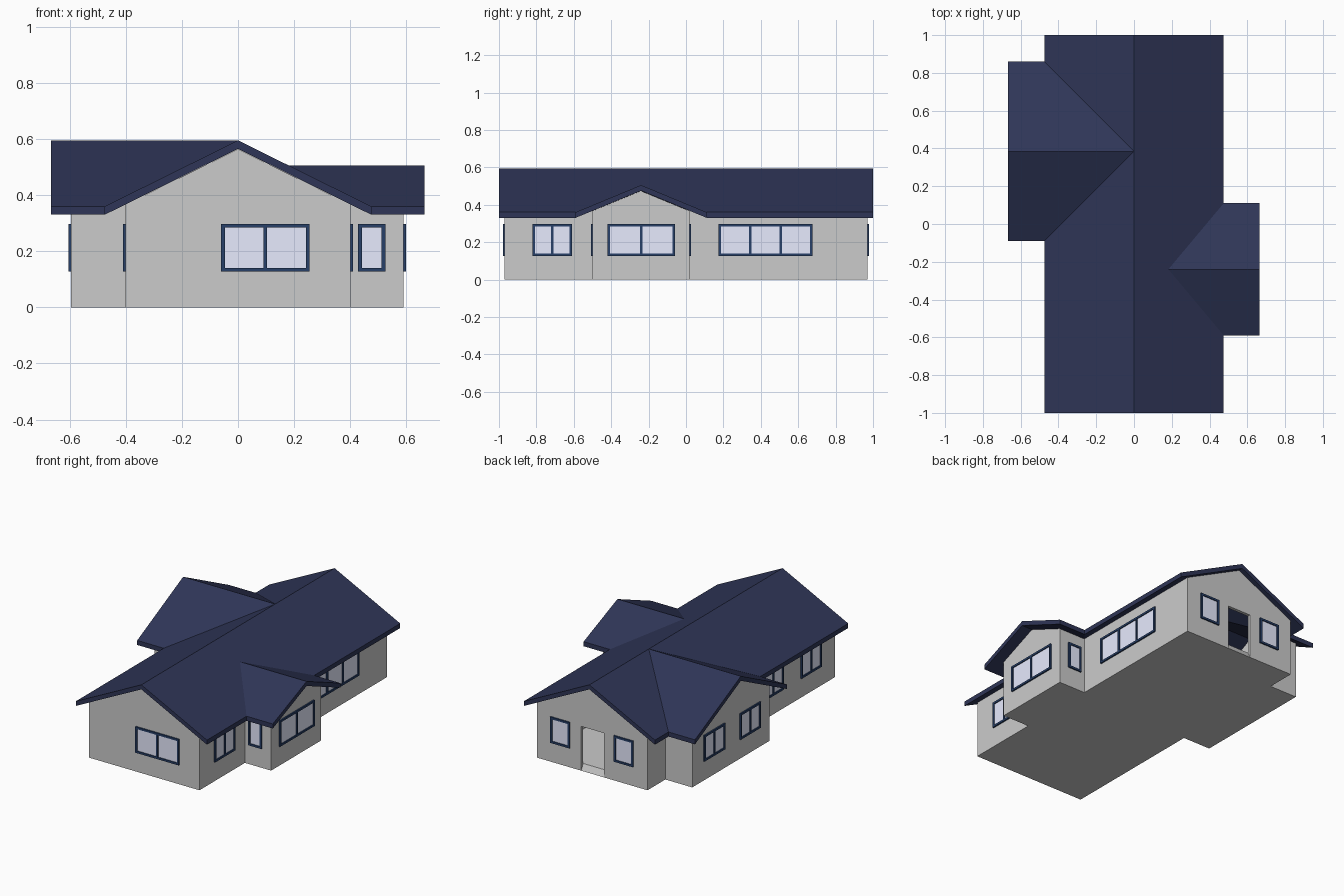
import bpy, bmesh
from mathutils import Vector

if "Cube" in bpy.data.objects:
    bpy.data.objects.remove(bpy.data.objects["Cube"])


def material(name, rgb):
    m = bpy.data.materials.new(name)
    m.diffuse_color = (*rgb, 1)
    m.use_nodes = True
    m.node_tree.nodes["Principled BSDF"].inputs["Base Color"].default_value = m.diffuse_color
    return m


ROOF = material("roof_navy", (0.028, 0.036, 0.095))
FRAME = material("frame_blue", (0.02, 0.05, 0.14))
GLASS = material("glass_pale", (0.80, 0.83, 1.0))


def finish(name, bm, mat=None):
    me = bpy.data.meshes.new(name)
    bm.to_mesh(me)
    bm.free()
    ob = bpy.data.objects.new(name, me)
    bpy.context.collection.objects.link(ob)
    if mat:
        me.materials.append(mat)
    return ob


def polys(faces):
    bm = bmesh.new()
    for f in faces:
        bm.faces.new([bm.verts.new(p) for p in f])
    bmesh.ops.remove_doubles(bm, verts=bm.verts[:], dist=1e-4)
    return bm


def box(bm, lo, hi):
    vs = bmesh.ops.create_cube(bm, size=1)["verts"]
    lo, hi = Vector(lo), Vector(hi)
    for v in vs:
        v.co = (lo + hi) / 2 + v.co * (hi - lo)


# Walls: one footprint with gable ends and a door opening at the back
WALL, PEAK, WING_PEAK, DOOR = 0.367, 0.564, 0.474, 0.29
foot = [(-.4, -.97), (.4, -.97), (.4, -.5), (.59, -.5), (.59, .018), (.4, .018),
        (.4, .97), (-.4, .97), (-.4, .785), (-.595, .785), (-.595, -.015), (-.4, -.015)]
gables = {0: PEAK, 3: WING_PEAK, 6: PEAK, 9: PEAK}
faces, floor = [], []
for i, a in enumerate(foot):
    b = foot[(i + 1) % len(foot)]
    wall = [(*a, 0)]
    floor.append((*a, 0))
    if i == 6:
        d1, d2 = (.08, .97), (-.085, .97)
        wall += [(*d1, 0), (*d1, DOOR), (*d2, DOOR), (*d2, 0)]
        floor += [(*d1, 0), (*d2, 0)]
    wall += [(*b, 0), (*b, WALL)]
    if i in gables:
        wall.append(((a[0] + b[0]) / 2, (a[1] + b[1]) / 2, gables[i]))
    wall.append((*a, WALL))
    faces.append(wall)
faces.append(floor[::-1])
walls = finish("walls", polys(faces))
sol = walls.modifiers.new("thickness", "SOLIDIFY")
sol.thickness, sol.offset, sol.use_even_offset = 0.02, -1, True

# Roof: main gable with a wing gable on each side, thickened downwards
R, E, X, W = 0.595, 0.36, 0.475, 0.505
xi = X * (R - W) / (R - E)
roof_faces = [
    [(0, .385, R), (0, 1, R), (-X, 1, E), (-X, .86, E)],
    [(0, -1, R), (0, .385, R), (-X, -.09, E), (-X, -1, E)],
    [(0, -1, R), (X, -1, E), (X, -.59, E), (xi, -.24, W), (X, .11, E), (X, 1, E),
     (0, 1, R), (0, .385, R)]]
for y in (-.09, .86):
    roof_faces.append([(-.667, .385, R), (0, .385, R), (-X, y, E), (-.667, y, E)])
for y in (-.59, .11):
    roof_faces.append([(.665, -.24, W), (xi, -.24, W), (X, y, E), (.665, y, E)])
bm = polys(roof_faces)
ext = bmesh.ops.extrude_face_region(bm, geom=bm.faces[:], use_keep_orig=True)
bmesh.ops.translate(bm, vec=(0, 0, -0.03),
                    verts=[g for g in ext["geom"] if isinstance(g, bmesh.types.BMVert)])
bmesh.ops.recalc_face_normals(bm, faces=bm.faces[:])
finish("roof", bm, ROOF)

# Windows: (part name, wall axis, wall position, outward sign, start, end, panes)
windows = [
    ("front", "y", -.97, -1, -.06, .255, 2),
    ("right_wing_front", "y", -.5, -1, .428, .525, 1),
    ("right_wing_back", "y", .018, 1, .428, .525, 1),
    ("back_right", "y", .97, 1, .16, .30, 1),
    ("back_left", "y", .97, 1, -.30, -.16, 1),
    ("right_front", "x", .4, 1, -.82, -.61, 2),
    ("right_wing_end", "x", .59, 1, -.42, -.06, 2),
    ("right_back", "x", .4, 1, .175, .675, 3),
    ("left_front", "x", -.4, -1, -.825, -.615, 2),
    ("left_middle", "x", -.4, -1, -.43, -.22, 2),
    ("left_wing_end_front", "x", -.595, -1, .085, .295, 2),
    ("left_wing_end_back", "x", -.595, -1, .455, .67, 2)]
Z0, Z1, T = 0.127, 0.297, 0.013


def panel(bm, axis, pos, sign, u0, u1, z0, z1, depth):
    d0, d1 = sorted((pos - sign * .004, pos + sign * depth))
    if axis == "y":
        box(bm, (u0, d0, z0), (u1, d1, z1))
    else:
        box(bm, (d0, u0, z0), (d1, u1, z1))


for name, axis, pos, sign, a, b, n in windows:
    bm = bmesh.new()
    for z in (Z0, Z1 - T):
        panel(bm, axis, pos, sign, a, b, z, z + T, .009)
    for k in range(n + 1):
        u = a + (b - a - T) * k / n
        panel(bm, axis, pos, sign, u, u + T, Z0 + T, Z1 - T, .009)
    finish(name + "_window_frame", bm, FRAME)
    bm = bmesh.new()
    panel(bm, axis, pos, sign, a + T, b - T, Z0 + T, Z1 - T, .003)
    finish(name + "_window_glass", bm, GLASS)
